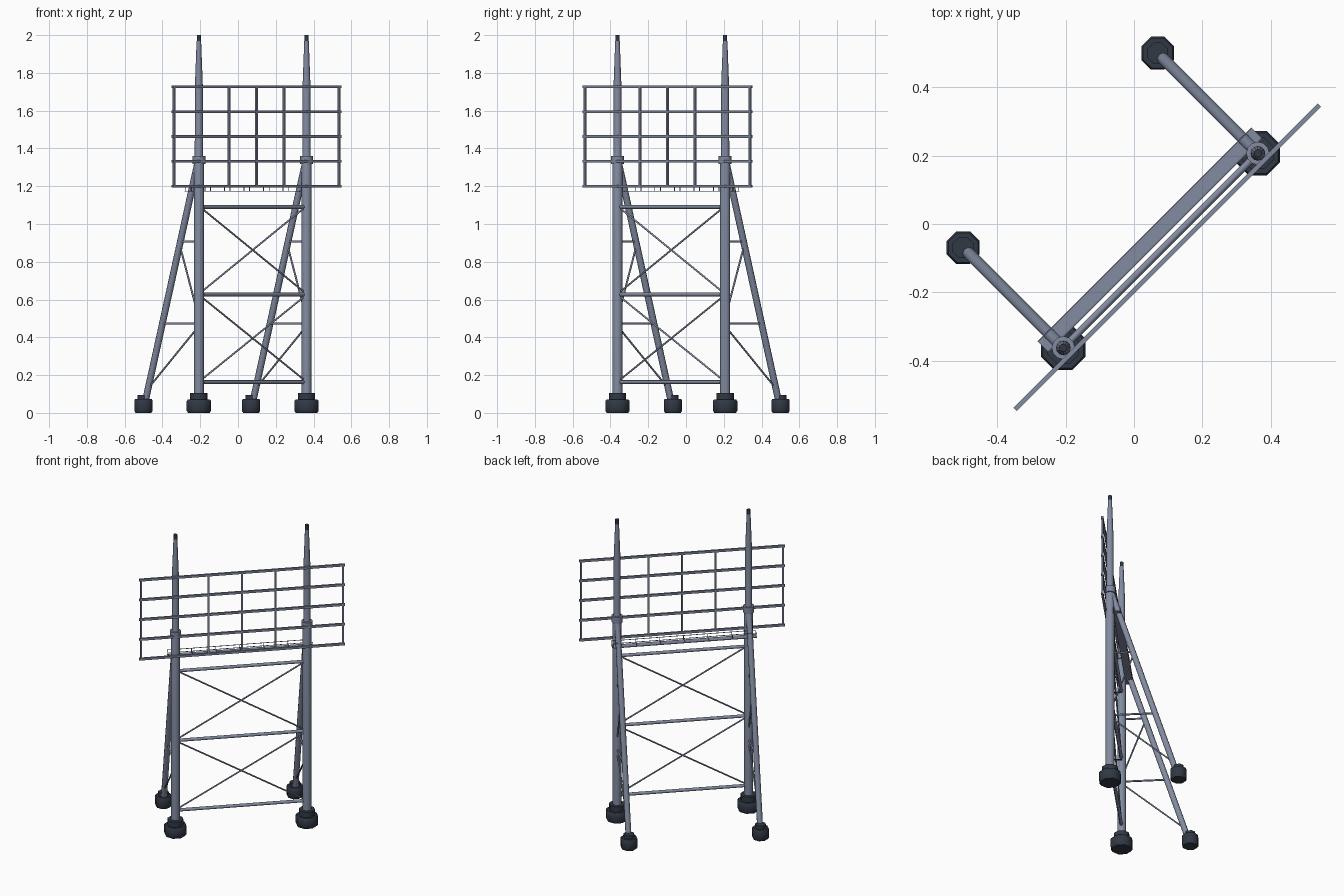
import bpy, bmesh, math
from mathutils import Vector, Matrix

cube = bpy.data.objects.get("Cube")
if cube:
    bpy.data.objects.remove(cube)


def material(name, color):
    m = bpy.data.materials.new(name)
    m.use_nodes = True
    m.diffuse_color = (*color, 1)
    m.node_tree.nodes["Principled BSDF"].inputs["Base Color"].default_value = (*color, 1)
    return m


STEEL = material("blue grey steel", (0.225, 0.26, 0.355))
DARK = material("dark footing", (0.031, 0.04, 0.058))

# The tower stands diagonally: local x runs along the panel, local y to the rear
TURN = Matrix.Rotation(math.radians(45), 4, "Z")
POST_X, POST_Y, FOOT_Y = 0.403, -0.11, 0.305


def finish(name, bm, mat, smooth=False):
    bmesh.ops.recalc_face_normals(bm, faces=bm.faces)
    bm.transform(TURN)
    mesh = bpy.data.meshes.new(name)
    bm.to_mesh(mesh)
    bm.free()
    mesh.materials.append(mat)
    ob = bpy.data.objects.new(name, mesh)
    bpy.context.collection.objects.link(ob)
    if smooth:
        bpy.ops.object.select_all(action="DESELECT")
        ob.select_set(True)
        bpy.context.view_layer.objects.active = ob
        bpy.ops.object.shade_smooth_by_angle(angle=math.radians(50))
    return ob


def lathe(name, x, y, profile, sides, mat):
    """Stack rings of (radius, height) around a vertical axis."""
    bm = bmesh.new()
    rings = []
    for r, z in profile:
        angles = [(i + 0.5) * math.tau / sides for i in range(sides)]
        rings.append([bm.verts.new((x + r * math.cos(a), y + r * math.sin(a), z)) for a in angles])
    for low, high in zip(rings, rings[1:]):
        for i in range(sides):
            j = (i + 1) % sides
            bm.faces.new((low[i], low[j], high[j], high[i]))
    bm.faces.new(rings[0])
    bm.faces.new(rings[-1])
    return finish(name, bm, mat, True)


def tube(name, a, b, r, sides=8):
    """Straight round bar between two points."""
    a, b = Vector(a), Vector(b)
    d = b - a
    bm = bmesh.new()
    pose = Matrix.Translation((a + b) / 2) @ d.to_track_quat("Z", "Y").to_matrix().to_4x4()
    bmesh.ops.create_cone(bm, cap_ends=True, segments=sides, radius1=r, radius2=r,
                          depth=d.length, matrix=pose)
    return finish(name, bm, STEEL, sides > 6)


def box(name, center, size):
    bm = bmesh.new()
    bmesh.ops.create_cube(bm, size=1, matrix=Matrix.Translation(center) @ Matrix.Diagonal((*size, 1)))
    return finish(name, bm, STEEL)


def leg_y(z):
    """Rear position of the slanted leg at a height."""
    return 0.285 + (z - 0.08) / 1.24 * (-0.1 - 0.285)


for side, x in (("left", POST_X), ("right", -POST_X)):
    # Post with collar, tapered mast and cap
    lathe(side + "_post", x, POST_Y, [(0.027, 0.08), (0.027, 1.33), (0.022, 1.36), (0.021, 1.73),
                                      (0.012, 1.97)], 12, STEEL)
    lathe(side + "_collar", x, POST_Y, [(0.034, 1.318), (0.034, 1.36)], 12, STEEL)
    lathe(side + "_mast_cap", x, POST_Y, [(0.012, 1.97), (0.012, 2.0)], 8, DARK)

    # Stepped octagonal footings
    lathe(side + "_front_footing", x, POST_Y,
          [(0.062, 0), (0.07, 0.012), (0.07, 0.062), (0.064, 0.07), (0.05, 0.07), (0.05, 0.106)], 8, DARK)
    lathe(side + "_rear_footing", x, FOOT_Y,
          [(0.045, 0), (0.052, 0.01), (0.052, 0.066), (0.047, 0.074), (0.033, 0.074), (0.033, 0.096)], 8, DARK)

    # Slanted rear leg and its struts
    tube(side + "_rear_leg", (x, leg_y(0.07), 0.07), (x, leg_y(1.32), 1.32), 0.018, 10)
    for z in (0.473, 0.907):
        tube(side + "_strut", (x, leg_y(z), z), (x, POST_Y, z), 0.006, 8)
    for leg_z, post_z in ((0.13, 0.46), (0.89, 0.5)):
        tube(side + "_diagonal_strut", (x, leg_y(leg_z), leg_z), (x, POST_Y, post_z), 0.005, 8)

# Cross beams between the posts
for z in (0.163, 0.627, 1.09):
    tube("cross_beam", (-POST_X, POST_Y, z), (POST_X, POST_Y, z), 0.0105, 8)

# Crossed bracing in both bays
for low, high in ((0.175, 0.615), (0.64, 1.085)):
    for s in (-1, 1):
        tube("cross_brace", (-s * 0.385, POST_Y, low), (s * 0.385, POST_Y, high), 0.005, 8)

# Open panel frame; the posts stand in for two uprights
PANEL_Y, HALF = -0.138, 0.63
for i in range(5):
    box("panel_rail", (0, PANEL_Y, 1.2 + i * 0.1315), (2 * HALF, 0.014, 0.014))
for i in (-3, -1, 0, 1, 3):
    box("panel_upright", (i * (HALF - 0.012) / 3, PANEL_Y, 1.463), (0.011, 0.011, 0.526))

# Narrow walkway behind the panel
box("walkway_deck", (0, -0.066, 1.174), (0.885, 0.046, 0.004))
for y in (-0.087, -0.045):
    box("walkway_rail", (0, y, 1.203), (0.885, 0.003, 0.003))
    for i in range(-3, 4):
        box("walkway_stanchion", (i * 0.1465, y, 1.188), (0.003, 0.003, 0.029))
